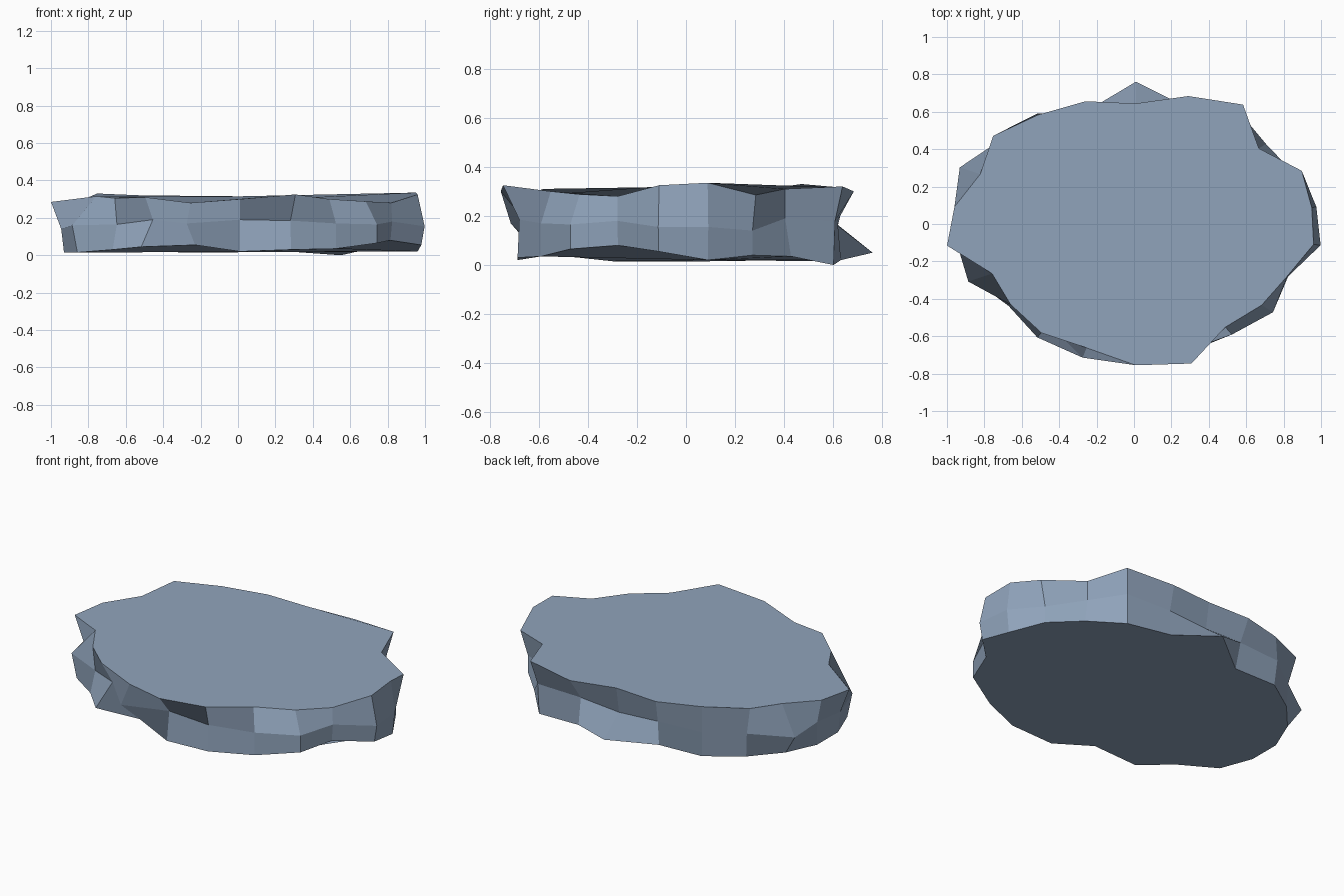
import bpy, bmesh, math

# Low-poly stone slab: three rough elliptical rings of 22 points, capped flat.
N, RX, RY = 22, 1.0, 0.727
CX, CY = 0.01, -0.01

# Per-ring radial factors and heights (clockwise, starting at the back)
RINGS = [
    # bottom rim
    ([1.06, .92, 1.0, .92, .93, .96, .98, .885, .97, .95, .97,
      .93, .85, .975, .90, .955, .95, .95, .95, .95, .96, .85],
     [.05, .02, .0, .035, .04, .02, .055, .08, .065, .035, .03,
      .02, .055, .045, .03, .015, .015, .015, .02, .02, .02, .015]),
    # waist
    ([.865, .90, 1.01, .87, .93, .975, .998, .895, .97, .95, .96,
      .90, 1.01, .86, .87, .985, .965, .95, 1.035, .96, .98, .89],
     [.16, .18, .18, .19, .14, .155, .155, .18, .165, .17, .185,
      .19, .17, .19, .165, .16, .14, .15, .14, .16, .17, .17]),
    # top rim
    ([.90, .995, 1.06, .87, .975, .95, .96, .89, .89, .885, 1.055,
      1.025, .935, .935, .885, .845, 1.02, .98, .915, 1.01, .97, .955],
     [.315, .30, .32, .31, .285, .335, .325, .28, .288, .30, .325,
      .30, .28, .31, .305, .315, .285, .29, .30, .33, .32, .31]),
]

stone = bpy.data.materials.new("blue_grey_stone")
stone.diffuse_color = (0.28, 0.37, 0.50, 1)

bm = bmesh.new()
loops = []
for radii, heights in RINGS:
    ring = []
    for k, (r, z) in enumerate(zip(radii, heights)):
        a = 2 * math.pi * k / N
        ring.append(bm.verts.new((CX + RX * r * math.sin(a),
                                  CY + RY * r * math.cos(a), z)))
    loops.append(ring)

# Side facets
for low, high in zip(loops, loops[1:]):
    for k in range(N):
        n = (k + 1) % N
        bm.faces.new((low[n], low[k], high[k], high[n]))

# Flat caps
bm.faces.new(loops[0])
bm.faces.new(loops[-1][::-1])
bmesh.ops.recalc_face_normals(bm, faces=bm.faces)

mesh = bpy.data.meshes.new("stone_slab")
bm.to_mesh(mesh)
bm.free()
mesh.materials.append(stone)
slab = bpy.data.objects.new("stone_slab", mesh)
bpy.context.collection.objects.link(slab)
